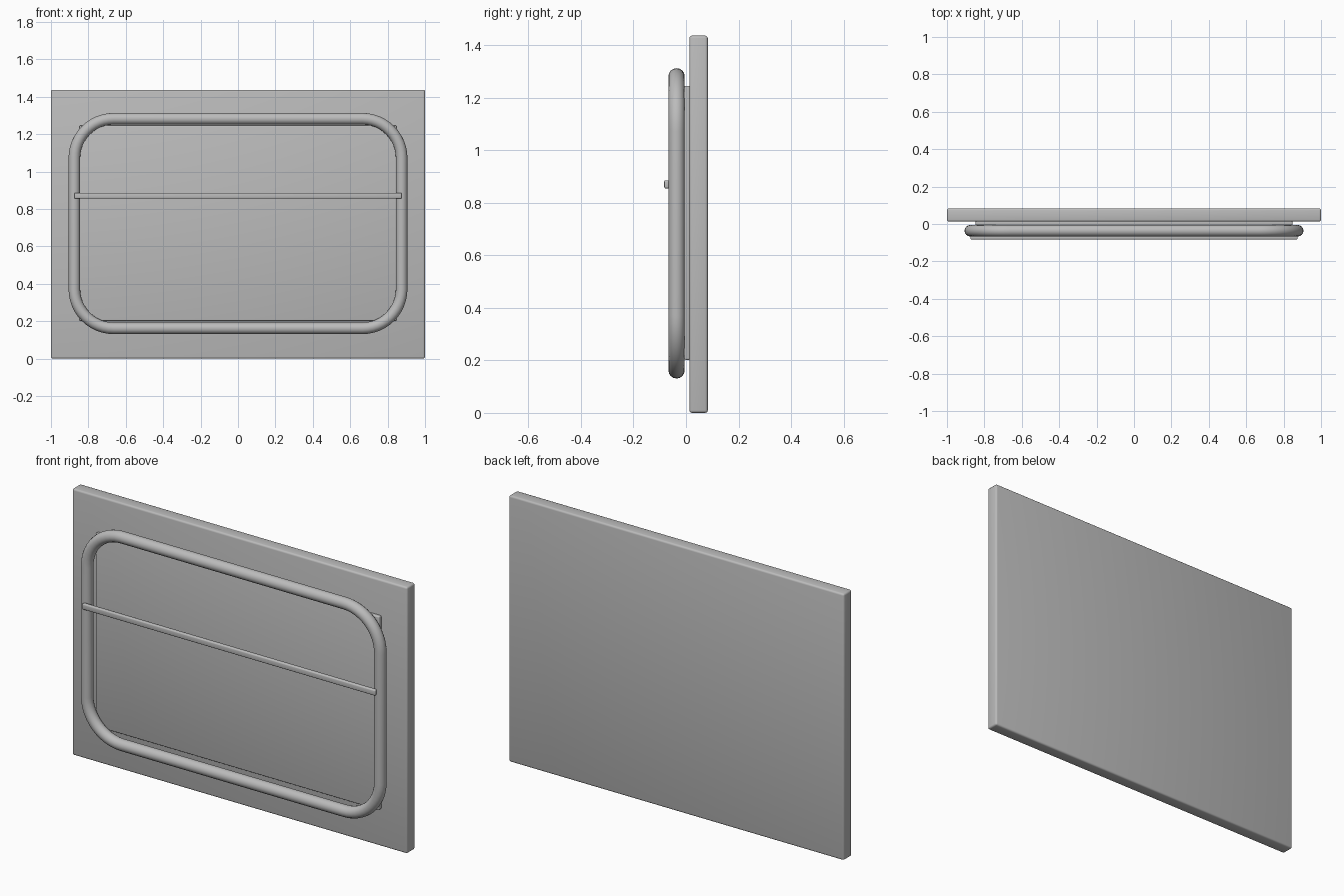
import bpy, math
from mathutils import Vector

if "Cube" in bpy.data.objects:
    bpy.data.objects.remove(bpy.data.objects["Cube"])

grey = bpy.data.materials.new("light_grey")
grey.diffuse_color = (0.5, 0.5, 0.5, 1)
grey.use_nodes = True
grey.node_tree.nodes["Principled BSDF"].inputs["Base Color"].default_value = grey.diffuse_color


def finish(ob):
    ob.data.materials.append(grey)
    bpy.ops.object.select_all(action='DESELECT')
    ob.select_set(True)
    bpy.context.view_layer.objects.active = ob
    bpy.ops.object.shade_smooth_by_angle(angle=math.radians(40))


def rounded_box(name, lo, hi, bevel):
    """Box between two corners with softened edges."""
    lo, hi = Vector(lo), Vector(hi)
    bpy.ops.mesh.primitive_cube_add(size=1, location=(lo + hi) / 2)
    ob = bpy.context.object
    ob.name = name
    ob.scale = hi - lo
    bpy.ops.object.transform_apply(location=False, rotation=False, scale=True)
    mod = ob.modifiers.new("soft_edges", 'BEVEL')
    mod.width, mod.segments = bevel, 3
    bpy.ops.object.modifier_apply(modifier=mod.name)
    finish(ob)


def tube_frame(name, half_w, z_lo, z_hi, y, corner, radius, steps=12):
    """Closed round tube following a rounded rectangle."""
    curve = bpy.data.curves.new(name, 'CURVE')
    curve.dimensions = '3D'
    curve.bevel_depth, curve.bevel_resolution = radius, 6
    centres = [(half_w - corner, z_hi - corner), (corner - half_w, z_hi - corner),
               (corner - half_w, z_lo + corner), (half_w - corner, z_lo + corner)]
    path = []
    for quarter, (cx, cz) in enumerate(centres):
        for i in range(steps + 1):
            a = math.pi / 2 * (quarter + i / steps)
            path.append((cx + corner * math.cos(a), y, cz + corner * math.sin(a), 1))
    spline = curve.splines.new('POLY')
    spline.points.add(len(path) - 1)
    for point, co in zip(spline.points, path):
        point.co = co
    spline.use_cyclic_u = True
    ob = bpy.data.objects.new(name, curve)
    bpy.context.collection.objects.link(ob)
    bpy.context.view_layer.objects.active = ob
    ob.select_set(True)
    bpy.ops.object.convert(target='MESH')
    finish(bpy.context.object)


# Large back board
rounded_box("back_panel", (-1, 0.013, 0), (1, 0.083, 1.437), 0.01)
# Thin plate behind the tube
rounded_box("inner_plate", (-0.847, -0.007, 0.202), (0.847, 0.016, 1.246), 0.006)
# Round tube frame
tube_frame("tube_frame", 0.875, 0.162, 1.282, -0.036, 0.21, 0.031)
# Thin bar across the frame
rounded_box("cross_bar", (-0.875, -0.083, 0.855), (0.875, -0.062, 0.886), 0.006)
